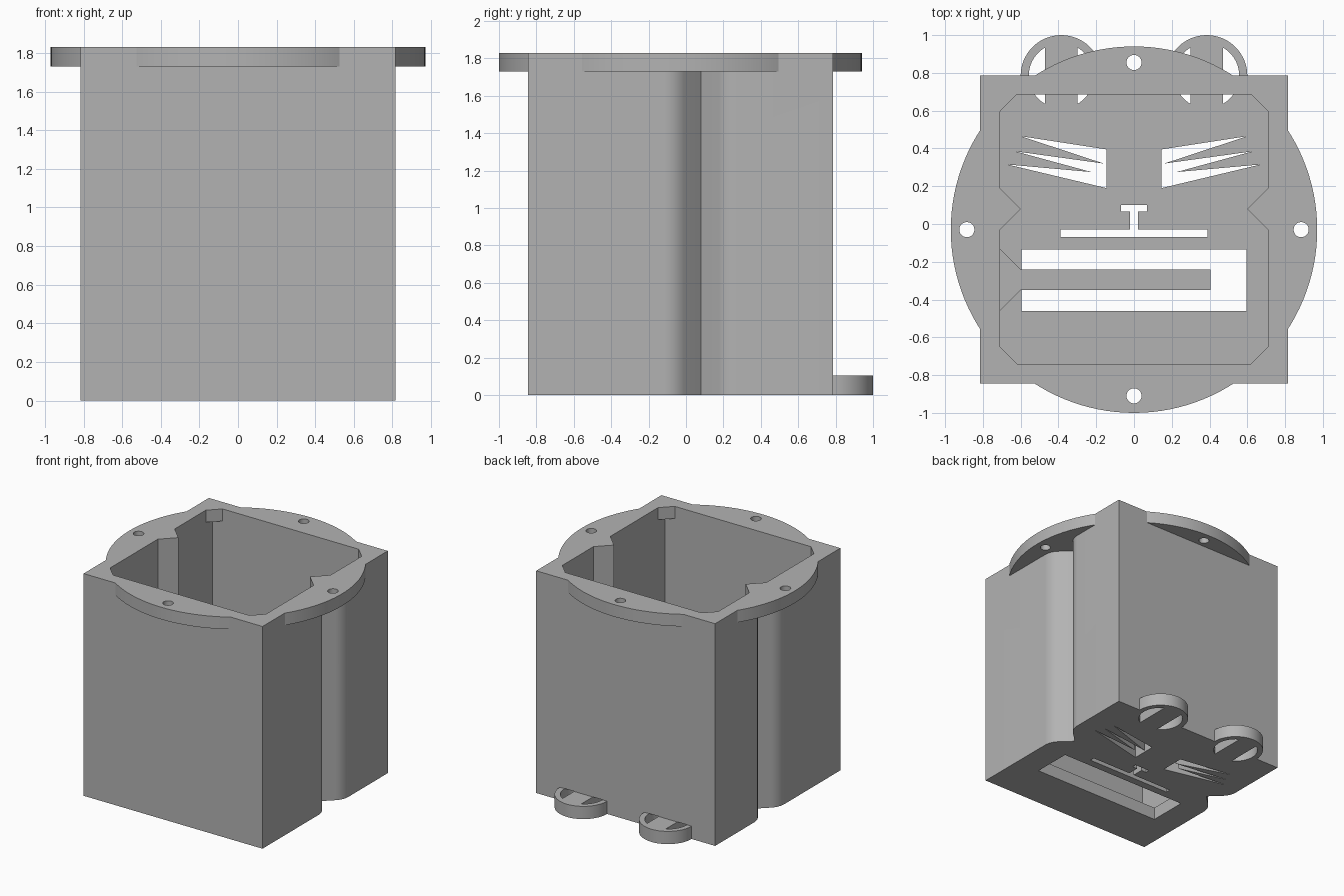
import bpy, bmesh
from math import sin, cos, pi, radians, acos

if "Cube" in bpy.data.objects:
    bpy.data.objects.remove(bpy.data.objects["Cube"])

grey = bpy.data.materials.new("plain grey")
grey.use_nodes = True
colour = (0.45, 0.45, 0.45, 1)
grey.diffuse_color = colour
grey.node_tree.nodes["Principled BSDF"].inputs["Base Color"].default_value = colour


def prism(name, points, z0, z1):
    """Extrude a plan outline between two heights."""
    bm = bmesh.new()
    base = bm.faces.new([bm.verts.new((x, y, z0)) for x, y in points])
    top = bmesh.ops.extrude_face_region(bm, geom=[base])["geom"]
    bmesh.ops.translate(bm, vec=(0, 0, z1 - z0),
                        verts=[v for v in top if isinstance(v, bmesh.types.BMVert)])
    bmesh.ops.recalc_face_normals(bm, faces=bm.faces)
    mesh = bpy.data.meshes.new(name)
    bm.to_mesh(mesh)
    bm.free()
    mesh.materials.append(grey)
    ob = bpy.data.objects.new(name, mesh)
    bpy.context.collection.objects.link(ob)
    return ob


def arc(cx, cy, r, a0, a1, n):
    return [(cx + r * cos(a0 + (a1 - a0) * i / n),
             cy + r * sin(a0 + (a1 - a0) * i / n)) for i in range(n + 1)]


def circle(cx, cy, r, n=48):
    return arc(cx, cy, r, 0, 2 * pi, n)[:-1]


def rect(x0, y0, x1, y1):
    return [(x0, y0), (x1, y0), (x1, y1), (x0, y1)]


def flip(points):
    return [(-x, y) for x, y in points]


def combine(target, tool, operation):
    """Boolean the tool into the target, then discard the tool."""
    bpy.context.view_layer.objects.active = target
    mod = target.modifiers.new("bool", 'BOOLEAN')
    mod.operation, mod.solver, mod.object = operation, 'EXACT', tool
    bpy.ops.object.modifier_apply(modifier=mod.name)
    bpy.data.objects.remove(tool)


W, Y0, Y1, H = 0.815, -0.845, 0.785, 1.83    # outer box
LIP, FLOOR, MID = 1.73, 0.105, -0.03
NOTCH = 0.08                                 # side groove centre line

# Box
body = prism("housing", rect(-W, Y0, W, Y1), 0, H)

# Side grooves: V with rounded outer shoulders
shoulder = arc(W - 0.15, NOTCH - 0.197, 0.15, 0, pi / 4, 8)
upper = [(x, 2 * NOTCH - y) for x, y in reversed(shoulder)]
groove = shoulder + [(0.675, NOTCH)] + upper + [(W + 0.1, upper[-1][1]),
                                               (W + 0.1, shoulder[0][1])]
for outline in (groove, flip(groove)):
    combine(body, prism("groove_cutter", outline, -0.1, LIP), 'DIFFERENCE')

# Round flange and ears
combine(body, prism("flange", circle(0, MID, 0.97, 128), LIP, H), 'UNION')
EAR = 0.385
for s in (-1, 1):
    combine(body, prism("ear", circle(s * EAR, Y1, 0.215, 64), 0, FLOOR), 'UNION')

# Cavity: square corners below, corner webs at the lip, side ridges throughout
X, A, B = 0.71, -0.74, 0.685


def cavity(c):
    half = [(X - c, A)] if c else []
    half += [(X, A + c), (X, MID), (0.60, NOTCH), (X, 0.19), (X, B - c)]
    half += [(X - c, B)] if c else []
    return half + flip(reversed(half))


combine(body, prism("cavity_cutter", cavity(0), FLOOR, LIP), 'DIFFERENCE')
combine(body, prism("lip_cutter", cavity(0.09), LIP - 0.001, H + 0.1), 'DIFFERENCE')

# Screw holes
for x, y in ((0, 0.855), (0, -0.91), (0.885, MID), (-0.885, MID)):
    combine(body, prism("screw_cutter", circle(x, y, 0.04, 32), LIP - 0.1, H + 0.1), 'DIFFERENCE')

# Face openings in the floor
eye = [(0.6, 0.465), (0.145, 0.395), (0.145, 0.19), (0.67, 0.315),
       (0.225, 0.275), (0.63, 0.385), (0.16, 0.32)]
nose_half = [(0.39, -0.07), (0.39, MID), (0.022, MID), (0.022, 0.065),
             (0.068, 0.065), (0.068, 0.10)]
nose = nose_half + flip(reversed(nose_half))
mouth = rect(-0.595, -0.46, 0.595, -0.135)
for outline in (eye, flip(eye), nose, mouth):
    combine(body, prism("face_cutter", outline, -0.1, FLOOR + 0.05), 'DIFFERENCE')

# Ear openings: two circle segments each side of a central strip
R, STRIP = 0.172, 0.085
a = acos(STRIP / R)
for s in (-1, 1):
    for start in (0, pi):
        segment = arc(s * EAR, Y1, R, start - a, start + a, 24)
        combine(body, prism("ear_cutter", segment, -0.1, FLOOR + 0.001), 'DIFFERENCE')

# Inner bar reaching from one wall over the mouth
bar = prism("mouth_bar", [(-0.72, -0.12), (-0.6, -0.24), (0.405, -0.24),
                          (0.405, -0.35), (-0.6, -0.35), (-0.72, -0.47)], 0.28, 0.39)

# Smooth the round walls, keep corners sharp
for ob in (body, bar):
    bpy.ops.object.select_all(action='DESELECT')
    ob.select_set(True)
    bpy.context.view_layer.objects.active = ob
    bpy.ops.object.shade_smooth_by_angle(angle=radians(30))
